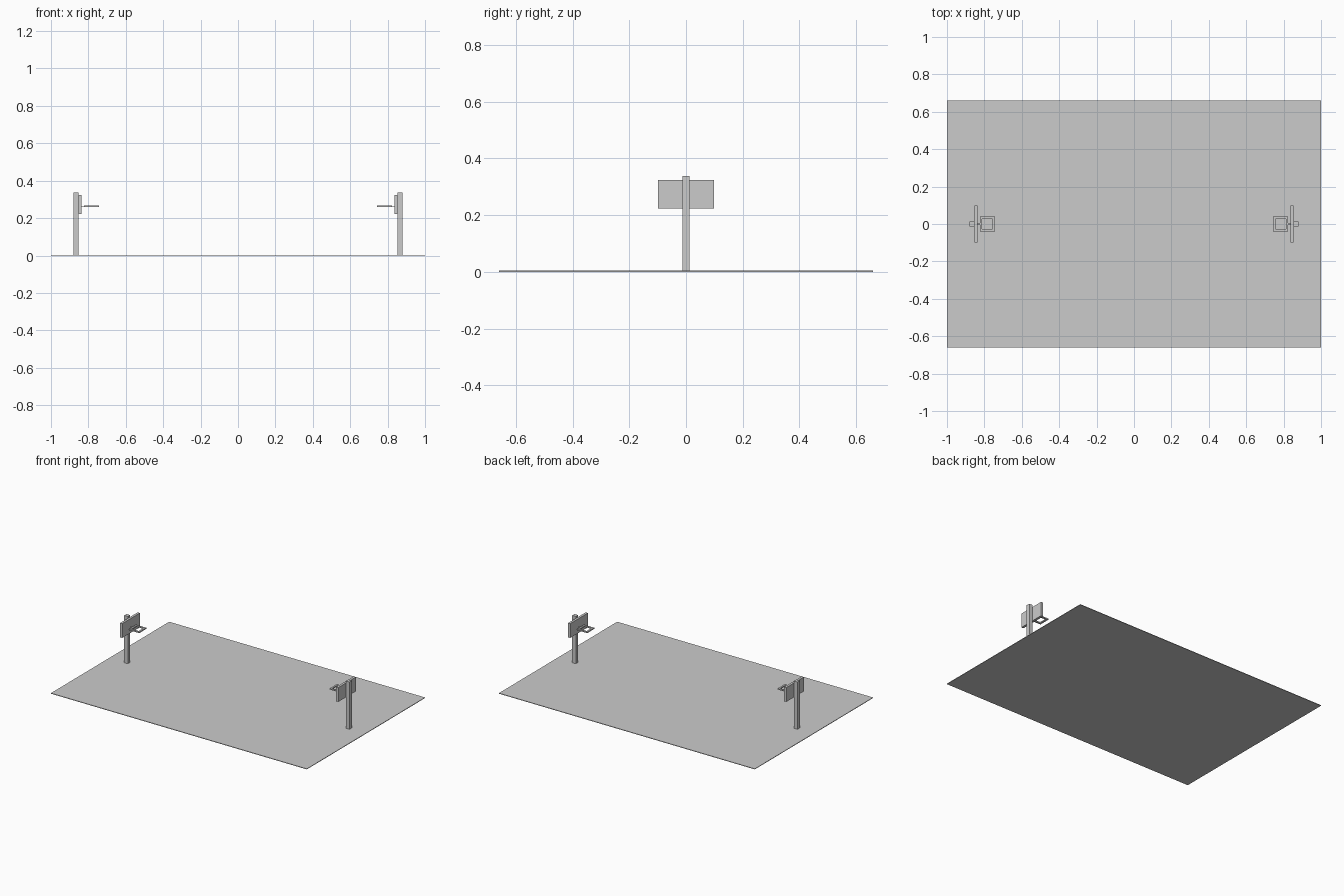
import bpy
import bmesh

if "Cube" in bpy.data.objects:
    bpy.data.objects.remove(bpy.data.objects["Cube"])


def box(name, x, y, z):
    """Axis-aligned box from (min, max) ranges."""
    bm = bmesh.new()
    bmesh.ops.create_cube(bm, size=1)
    for v in bm.verts:
        v.co = [r[0] if c < 0 else r[1] for c, r in zip(v.co, (x, y, z))]
    return finish(name, bm)


def square_ring(name, cx, outer, inner, z):
    """Square hoop with a square hole."""
    bm = bmesh.new()
    corners = [(-1, -1), (1, -1), (1, 1), (-1, 1)]
    loops = [[bm.verts.new((cx + sx * r, sy * r, h)) for sx, sy in corners]
             for r, h in ((outer, z[0]), (outer, z[1]), (inner, z[1]), (inner, z[0]))]
    for k in range(4):
        a, b = loops[k], loops[(k + 1) % 4]
        for i in range(4):
            j = (i + 1) % 4
            bm.faces.new((a[i], a[j], b[j], b[i]))
    return finish(name, bm)


def finish(name, bm):
    bmesh.ops.recalc_face_normals(bm, faces=bm.faces)
    mesh = bpy.data.meshes.new(name)
    bm.to_mesh(mesh)
    bm.free()
    obj = bpy.data.objects.new(name, mesh)
    bpy.context.collection.objects.link(obj)
    return obj


# Playing surface
box("court_floor", (-1, 1), (-0.66, 0.66), (0, 0.004))

# A hoop stand at each end
for side, s in (("left", -1), ("right", 1)):
    def span(a, b):
        return tuple(sorted((s * a, s * b)))

    box(side + "_post", span(0.852, 0.88), (-0.013, 0.013), (0.003, 0.338))
    box(side + "_backboard", span(0.836, 0.853), (-0.098, 0.098), (0.223, 0.324))
    box(side + "_hoop_bracket", span(0.82, 0.838), (-0.006, 0.006), (0.261, 0.266))
    square_ring(side + "_hoop", s * 0.784, 0.04, 0.028, (0.259, 0.267))
